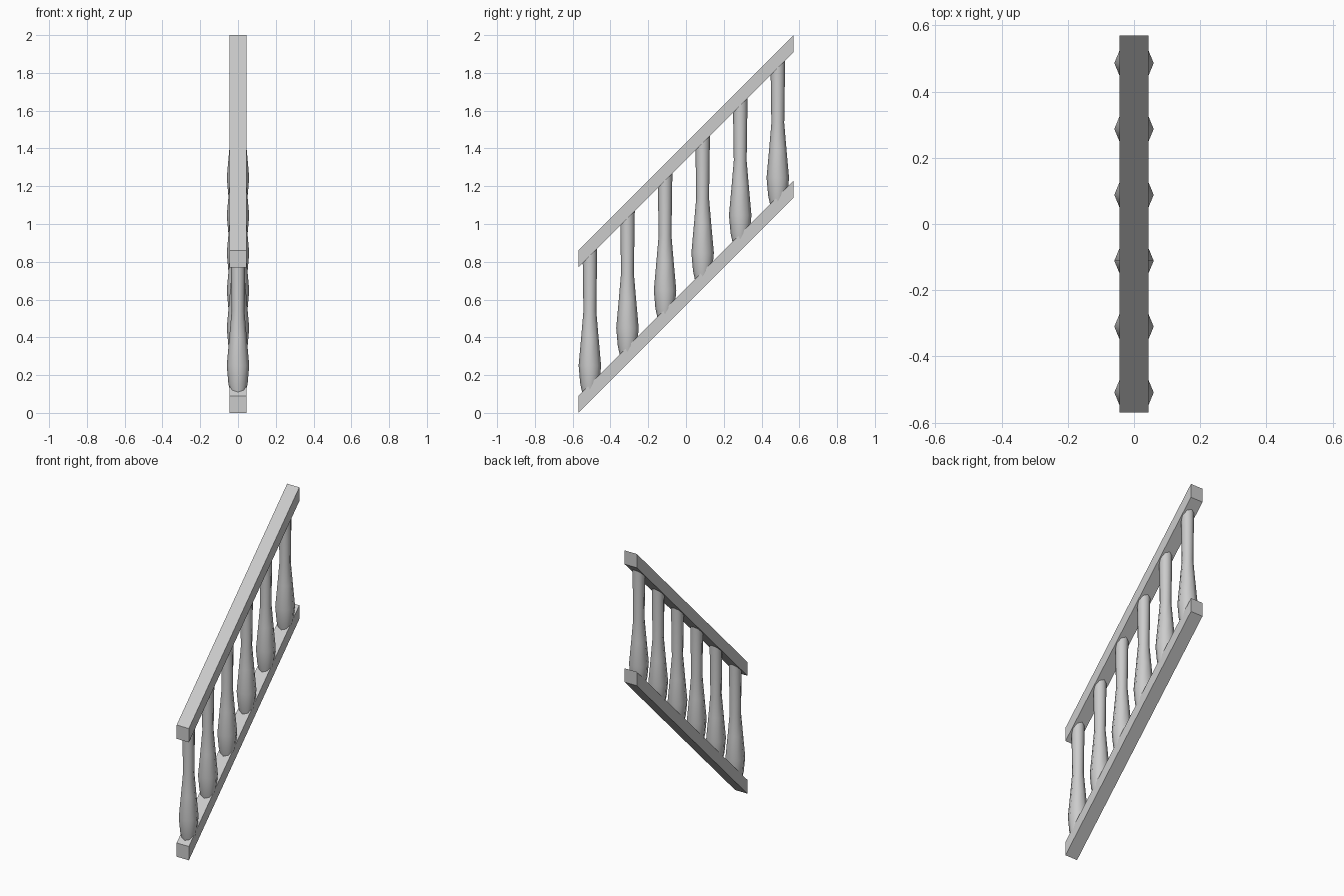
import bpy, bmesh, math
from mathutils import Matrix

cube = bpy.data.objects.get("Cube")
if cube:
    bpy.data.objects.remove(cube, do_unlink=True)

# One stone grey for everything
grey = bpy.data.materials.new("stone_grey")
grey.use_nodes = True
colour = (0.6, 0.6, 0.6, 1)
grey.diffuse_color = colour
grey.node_tree.nodes["Principled BSDF"].inputs["Base Color"].default_value = colour


def add_object(name, bm):
    bmesh.ops.recalc_face_normals(bm, faces=bm.faces)
    mesh = bpy.data.meshes.new(name)
    bm.to_mesh(mesh)
    bm.free()
    mesh.materials.append(grey)
    obj = bpy.data.objects.new(name, mesh)
    bpy.context.collection.objects.link(obj)
    return obj


LENGTH, WIDTH, THICK = 1.14, 0.088, 0.09


def rail(name, z_mid):
    """Box sheared up at 45 degrees with plumb ends."""
    bm = bmesh.new()
    bmesh.ops.create_cube(bm, size=1, matrix=Matrix.Diagonal((WIDTH, LENGTH, THICK, 1)))
    for v in bm.verts:
        v.co.z += v.co.y + z_mid
    return add_object(name, bm)


# Baluster profile: radius, height
PROFILE = [(0.039, 0.10), (0.051, 0.155), (0.0595, 0.25), (0.046, 0.40),
           (0.034, 0.54), (0.039, 0.88)]
SIDES = 8


def baluster(name, y, z):
    """Eight-sided turned post."""
    bm = bmesh.new()
    rings = []
    for r, h in PROFILE:
        angles = [math.tau * i / SIDES for i in range(SIDES)]
        rings.append([bm.verts.new((r * math.cos(a), y + r * math.sin(a), z + h)) for a in angles])
    for low, high in zip(rings, rings[1:]):
        for i in range(SIDES):
            j = (i + 1) % SIDES
            bm.faces.new((low[i], low[j], high[j], high[i]))
    bm.faces.new(rings[0])
    bm.faces.new(rings[-1])
    obj = add_object(name, bm)
    bpy.ops.object.select_all(action="DESELECT")
    obj.select_set(True)
    bpy.context.view_layer.objects.active = obj
    bpy.ops.object.shade_smooth_by_angle(angle=math.radians(60))


# Bottom rail and handrail
rail("bottom_rail", 0.615)
rail("handrail", 1.385)

# Six balusters climbing the slope
STEP = 0.199
for n in range(6):
    baluster(f"baluster_{n + 1}", -0.509 + n * STEP, n * STEP)
